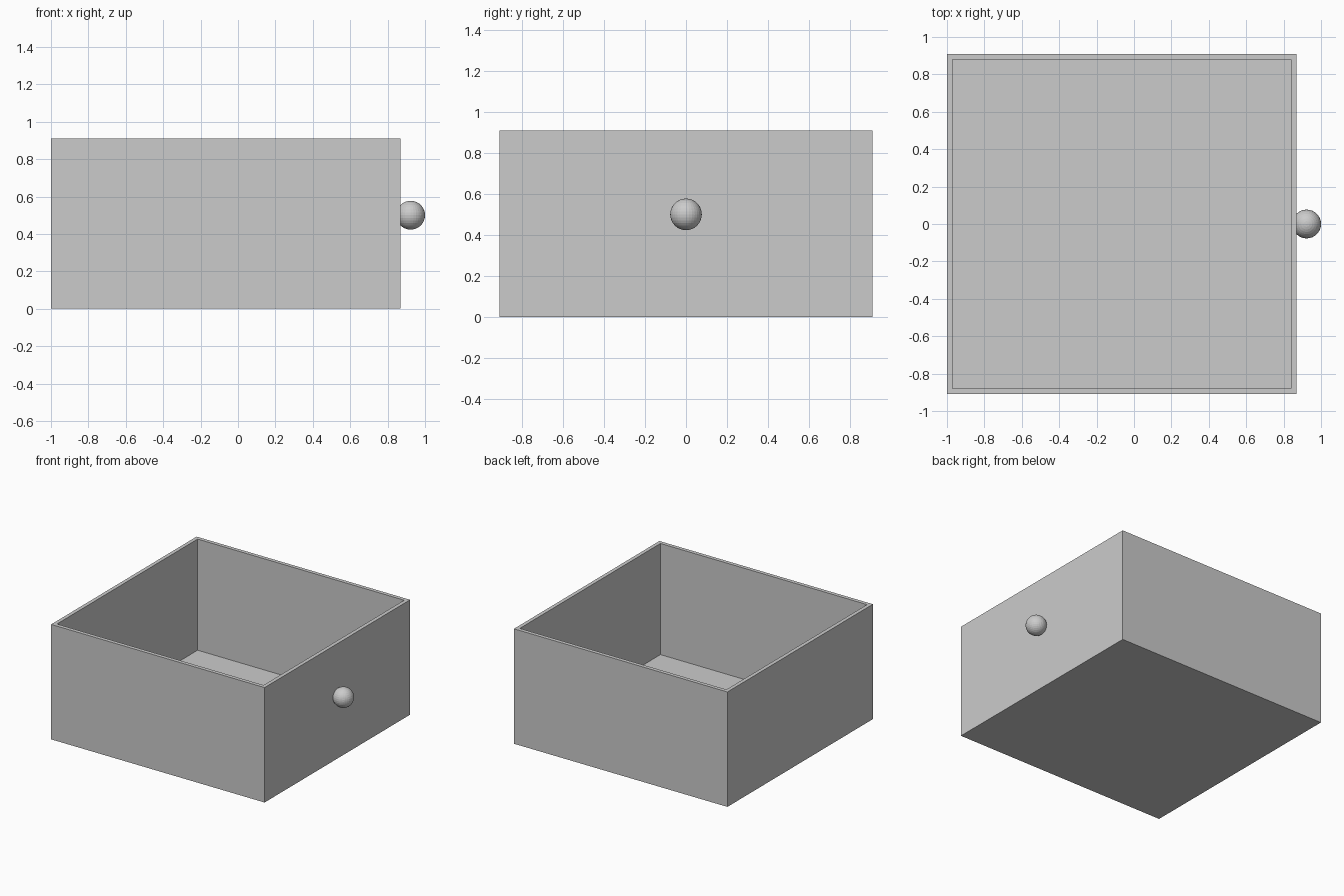
import bpy, bmesh
from mathutils import Matrix, Vector

if "Cube" in bpy.data.objects:
    bpy.data.objects.remove(bpy.data.objects["Cube"])

WALL = 0.03
X0, X1, HALF_Y, HEIGHT = -1.0, 0.87, 0.91, 0.91
KNOB_R = 0.077


def add_object(name, bm):
    mesh = bpy.data.meshes.new(name)
    bm.to_mesh(mesh)
    bm.free()
    obj = bpy.data.objects.new(name, mesh)
    bpy.context.collection.objects.link(obj)
    return obj


# Open drawer box: a block whose top is inset and pushed down to the floor
bm = bmesh.new()
size = Vector((X1 - X0, 2 * HALF_Y, HEIGHT))
centre = Vector(((X0 + X1) / 2, 0, HEIGHT / 2))
bmesh.ops.create_cube(bm, size=1, matrix=Matrix.LocRotScale(centre, None, size))
bm.normal_update()
top = max(bm.faces, key=lambda f: f.calc_center_median().z)
bmesh.ops.inset_region(bm, faces=[top], thickness=WALL, use_even_offset=True)
cavity = bmesh.ops.extrude_discrete_faces(bm, faces=[top])["faces"][0]
bmesh.ops.translate(bm, verts=cavity.verts, vec=(0, 0, WALL - HEIGHT))
bmesh.ops.recalc_face_normals(bm, faces=bm.faces)
add_object("drawer_box", bm)

# Round pull knob, slightly sunk into the +x face
bm = bmesh.new()
bmesh.ops.create_uvsphere(bm, u_segments=32, v_segments=16, radius=KNOB_R,
                          matrix=Matrix.Translation((1 - KNOB_R, 0, 0.5)))
add_object("knob", bm)
